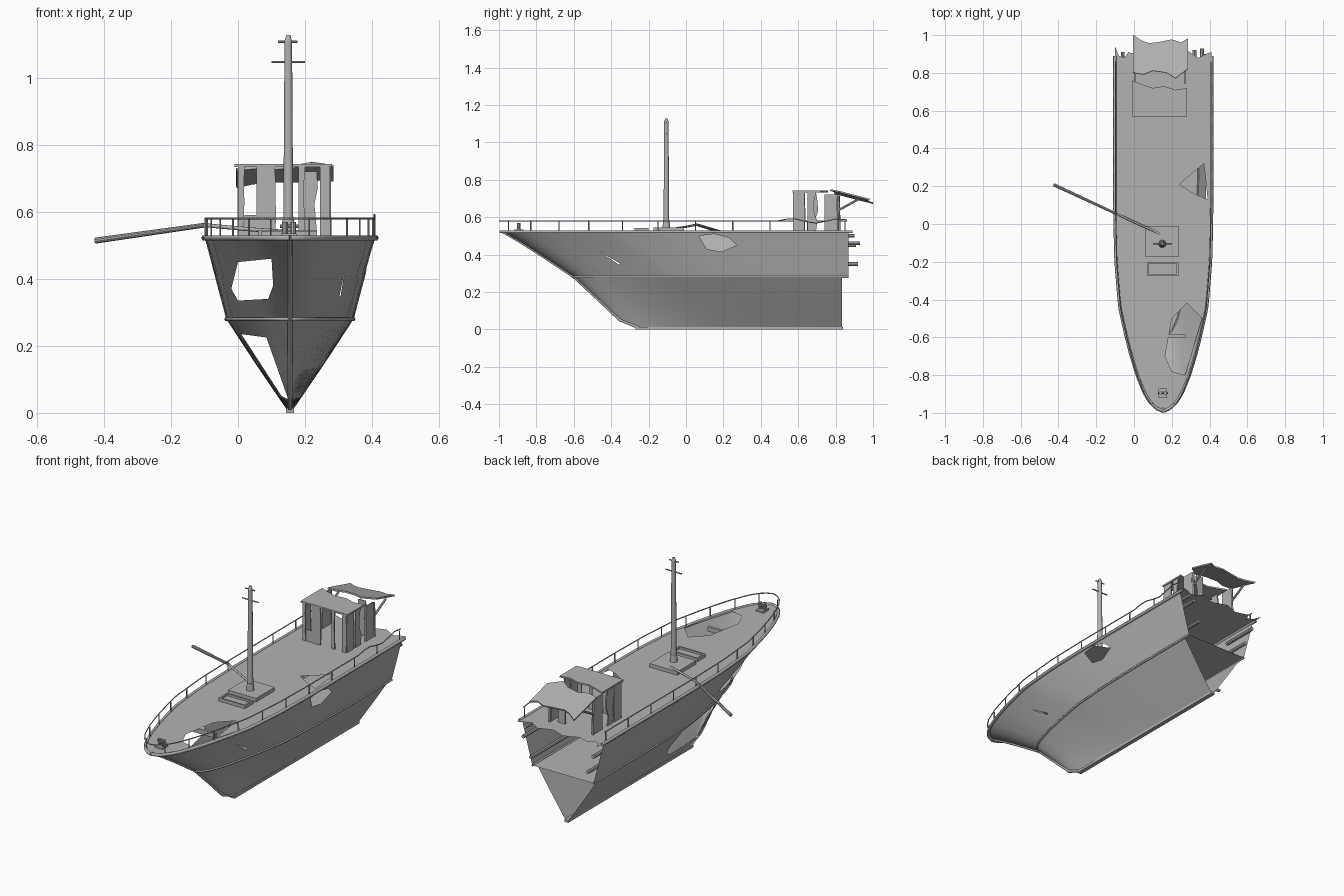
import bpy, bmesh, math, random
from mathutils import Vector

random.seed(4)
if "Cube" in bpy.data.objects:
    bpy.data.objects.remove(bpy.data.objects["Cube"])

CX = 0.155          # centreline of the ship
DECK, CHINE = 0.525, 0.28

grey = bpy.data.materials.new("weathered grey")
grey.use_nodes = True
grey.diffuse_color = (0.45, 0.45, 0.45, 1)
grey.node_tree.nodes["Principled BSDF"].inputs["Base Color"].default_value = (0.45, 0.45, 0.45, 1)


def finish(name, bm, smooth=False):
    me = bpy.data.meshes.new(name)
    bm.to_mesh(me)
    bm.free()
    me.materials.append(grey)
    ob = bpy.data.objects.new(name, me)
    bpy.context.scene.collection.objects.link(ob)
    if smooth:
        bpy.ops.object.select_all(action='DESELECT')
        ob.select_set(True)
        bpy.context.view_layer.objects.active = ob
        bpy.ops.object.shade_smooth_by_angle(angle=math.radians(35))
    return ob


def box(name, x, y, z):
    bm = bmesh.new()
    bmesh.ops.create_cube(bm, size=1)
    for v in bm.verts:
        v.co = [a[0] + (c + 0.5) * (a[1] - a[0]) for a, c in zip((x, y, z), v.co)]
    return finish(name, bm)


def rod(name, a, b, r1, r2=None, sides=10):
    a, b = Vector(a), Vector(b)
    bm = bmesh.new()
    bmesh.ops.create_cone(bm, cap_ends=True, segments=sides, radius1=r1,
                          radius2=r1 if r2 is None else r2, depth=(b - a).length)
    q = (b - a).to_track_quat('Z', 'Y')
    for v in bm.verts:
        v.co = q @ v.co + (a + b) / 2
    return finish(name, bm, True)


def tube(name, pts, r, res=1):
    cu = bpy.data.curves.new(name, 'CURVE')
    cu.dimensions = '3D'
    cu.bevel_depth, cu.bevel_resolution = r, res
    cu.use_fill_caps = True
    sp = cu.splines.new('POLY')
    sp.points.add(len(pts) - 1)
    for p, co in zip(sp.points, pts):
        p.co = (*co, 1)
    cu.materials.append(grey)
    ob = bpy.data.objects.new(name, cu)
    bpy.context.scene.collection.objects.link(ob)


def plate(name, pts, thick):
    """Flat torn sheet with a little thickness along its normal."""
    bm = bmesh.new()
    f = bm.faces.new([bm.verts.new(p) for p in pts])
    f.normal_update()
    off = f.normal * thick
    out = bmesh.ops.extrude_face_region(bm, geom=[f])
    for v in out["geom"]:
        if isinstance(v, bmesh.types.BMVert):
            v.co += off
    bmesh.ops.recalc_face_normals(bm, faces=bm.faces)
    return finish(name, bm)


def tear(bm, pts, axes, side=0):
    """Cut a convex hole, given in two axes, through one side of a sheet."""
    i, j = axes
    mid = Vector((sum(p[0] for p in pts), sum(p[1] for p in pts))) / len(pts)
    inside = [f for f in bm.faces if side == 0 or (f.calc_center_median().x - CX) * side > 0]
    for a, b in zip(pts, pts[1:] + pts[:1]):
        co, no = Vector((0, 0, 0)), Vector((0, 0, 0))
        co[i], co[j] = a
        no[i], no[j] = b[1] - a[1], a[0] - b[0]
        if no[i] * (mid.x - a[0]) + no[j] * (mid.y - a[1]) > 0:
            no = -no
        geom = set(inside)
        for f in inside:
            geom.update(f.edges, f.verts)
        out = bmesh.ops.bisect_plane(bm, geom=list(geom), plane_co=co, plane_no=no.normalized(), dist=1e-6)
        faces = set(f for f in inside if f.is_valid) | {g for g in out["geom"] if isinstance(g, bmesh.types.BMFace)}
        inside = [f for f in faces if (f.calc_center_median() - co).dot(no) < 0]
    bmesh.ops.delete(bm, geom=inside, context='FACES')


# Hull lines: fullness of the bow measured back from the stem
FULL = [(0, 0), (.015, .14), (.04, .25), (.09, .38), (.19, .54), (.3, .67), (.4, .77),
        (.55, .9), (.8, .98), (1.05, 1), (3, 1)]


def fullness(s):
    for (a, fa), (b, fb) in zip(FULL, FULL[1:]):
        if s <= b:
            return fa + (fb - fa) * (s - a) / (b - a)


def line(z, stem, width, end, side=1, n=30):
    pts = []
    for k in range(n + 1):
        s = (end - stem) * (k / n) ** 1.8
        pts.append(Vector((CX + side * width * fullness(s), stem + s, z)))
    return pts


def loft(bm, rows):
    vs = [[bm.verts.new(p) for p in r] for r in rows]
    for a, b in zip(vs, vs[1:]):
        for k in range(len(a) - 1):
            bm.faces.new((a[k], a[k + 1], b[k + 1], b[k]))
    bmesh.ops.remove_doubles(bm, verts=bm.verts, dist=1e-5)


UPPER = [(CHINE, -.6, .19, .87), (.34, -.69, .206, .87), (.4, -.78, .222, .87),
         (.47, -.89, .24, .87), (DECK, -.985, .255, .87)]
LOWER = [(.008, -.25, .008, .835), (.05, -.355, .037, .835), (.15, -.46, .105, .835), (CHINE, -.6, .19, .835)]


def hull(rows):
    bm = bmesh.new()
    for side in (1, -1):
        loft(bm, [line(*r, side) for r in rows])
    bmesh.ops.recalc_face_normals(bm, faces=bm.faces)
    return bm


# Upper hull with its torn openings
bm = hull(UPPER)
tear(bm, [(-.02, .37), (0, .45), (.1, .46), (.105, .38), (.09, .34), (.0, .335)], (0, 2), -1)
tear(bm, [(.07, .5), (.11, .43), (.19, .415), (.27, .45), (.23, .49), (.15, .51)], (1, 2), 1)
tear(bm, [(-.47, .423), (-.35, .35), (-.36, .347)], (1, 2), 1)
finish("upper_hull", bm, True)

bm = hull(LOWER)
tear(bm, [(.01, .235), (.085, .225), (.15, .04), (.13, .05)], (0, 2), -1)
finish("lower_hull", bm, True)

# Inner floor and main deck
for name, row in (("inner_floor", UPPER[0]), ("deck", UPPER[-1])):
    bm = bmesh.new()
    loft(bm, [line(*row, -1), line(*row, 1)])
    if name == "deck":
        jag = [(-.1, .94), (-.08, .89), (-.05, .88), (-.03, .91), (.04, .89), (.12, .92), (.2, .89),
               (.28, .92), (.34, .88), (.38, .9), (.41, .91)]
        rim = [(CX - .255, .87)] + jag + [(CX + .255, .87)]
        bm.faces.new([bm.verts.new((x, y, DECK)) for x, y in rim])
        tear(bm, [(.28, -.42), (.2, -.5), (.165, -.7), (.2, -.78), (.27, -.8), (.36, -.5)], (0, 1))
        tear(bm, [(.24, .21), (.37, .32), (.39, .13), (.32, .16)], (0, 1))
    bmesh.ops.recalc_face_normals(bm, faces=bm.faces)
    finish(name, bm)

# Gunwale, chine strake, stem and railing, mirrored on both sides
for side, tag in ((1, "left"), (-1, "right")):
    tube("gunwale_" + tag, line(DECK - .003, -.99, .256, .89, side), .009)
    tube("chine_strake_" + tag, line(CHINE, -.605, .19, .87, side), .006)
    rail = line(.58, -.998, .252, .86, side, 60)
    if side == 1:
        for p in rail:
            if p.y > .5:
                p.z += .012 * math.sin(p.y * 25)
    tube("railing_" + tag, rail, .003)
    for k, y in enumerate([-.95, -.83, -.68, -.52, -.34, -.15, .05, .25, .45, .65, .85]):
        x = CX + side * .252 * fullness(y + .985)
        rod(f"stanchion_{tag}_{k}", (x, y, DECK), (x, y, .58), .003, sides=6)
tube("stem_bar", [(CX, r[1], r[0]) for r in LOWER + UPPER[1:]], .008)
box("keel", (CX - .012, CX + .012), (-.27, .84), (0, .014))

# Loose pipes and beams at the open stern
for k, (x, z, y0, y1) in enumerate([(.37, .5, .6, .9), (.36, .46, .45, .93), (.32, .35, .5, .92),
                                   (-.06, .45, .7, .91), (-.02, .35, .75, .9)]):
    rod(f"stern_pipe_{k}", (x, y0, z), (x, y1, z), .01, sides=8)
for k, y in enumerate((-.6, -.35, -.1)):
    w = .22 * fullness(y + .8)
    box(f"deck_beam_{k}", (CX - w, CX + w), (y, y + .015), (DECK - .03, DECK - .004))

# Mast, yards, fallen boom
rod("mast", (.15, -.105, DECK), (.15, -.105, 1.11), .0155, .0115, 14)
rod("mast_cap", (.15, -.105, 1.11), (.15, -.105, 1.127), .0115, .006, 14)
rod("mast_collar", (.15, -.105, DECK), (.15, -.105, .585), .022, .017, 14)
rod("lower_yard", (.1, -.105, 1.047), (.2, -.105, 1.047), .0035, sides=8)
rod("upper_yard", (.12, -.105, 1.107), (.178, -.105, 1.107), .0035, sides=8)
tube("fallen_boom", [(.145, -.055, .54), (.03, -.003, .548), (-.1, .057, .56)], .006, 2)
rod("boom_end", (-.1, .057, .56), (-.425, .208, .514), .007, .009)

# Mast plinth, hatch frame and bollard
box("mast_plinth", (.06, .235), (-.175, -.01), (DECK - .003, .545))
for k, (x, y) in enumerate([((.07, .235), (-.275, -.265)), ((.07, .235), (-.21, -.2)),
                            ((.07, .08), (-.265, -.21)), ((.225, .235), (-.265, -.21))]):
    box(f"hatch_rim_{k}", x, y, (DECK - .003, .543))
box("hatch_cover", (.08, .225), (-.265, -.21), (DECK - .003, .532))
box("bollard_base", (.13, .175), (-.92, -.87), (DECK - .003, .535))
for k, x in enumerate((.14, .165)):
    rod(f"bollard_{k}", (x, -.895, .53), (x, -.895, .57), .009)
rod("bollard_bar", (.126, -.895, .557), (.18, -.895, .557), .005, sides=8)

# Broken wheelhouse: front and aft roof sheets
roof_z = .733
plate("front_roof", [(-.01, .57, roof_z), (.28, .57, roof_z), (.28, .72, roof_z), (.22, .71, roof_z),
                     (.16, .73, roof_z), (.1, .72, roof_z), (.04, .74, roof_z), (-.01, .76, roof_z)], .009)
aft = [(-.005, .8), (.05, .79), (.1, .81), (.17, .8), (.22, .77), (.285, .82), (.285, .98), (.25, .96),
       (.2, .975), (.15, .965), (.08, .955), (.04, .97), (-.005, 1)]
plate("aft_roof", [(x, y, .728 - .26 * (y - .78) + .05 * x) for x, y in aft], .008)


# Ragged wall panels standing in a plane of constant x or y
def wall(name, along_x, fixed, a, b, top, warp=.012):
    edge = []
    for k in range(5):
        edge.append((b + random.uniform(-warp, warp) * (0 < k < 4), DECK + (top - DECK) * k / 4))
    edge += [(a, top), (a, DECK)]
    plate(name, [(u, fixed, z) if along_x else (fixed, u, z) for u, z in edge], .007)


for k, (a, b) in enumerate([(0, .02), (.055, .11), (.18, .2), (.245, .27)]):
    wall(f"front_wall_{k}", True, .578, a, b, roof_z, .004)
wall("front_sill", True, .58, .02, .08, .59)
for tag, x in (("right", 0), ("left", .268)):
    wall("side_wall_fore_" + tag, False, x, .575, .635, roof_z)
    wall("side_wall_mid_" + tag, False, x, .65, .695, roof_z)
    wall("side_wall_aft_" + tag, False, x, .74, .81, .72)
    rod("roof_strut_" + tag, (x + .004, .82, .64), (x + .004, .92, .695), .006, sides=6)
    rod("aft_post_" + tag, (x + .004, .82, DECK), (x + .004, .815, .715), .007, sides=6)
wall("rear_wall", True, .8, .19, .235, .72)
